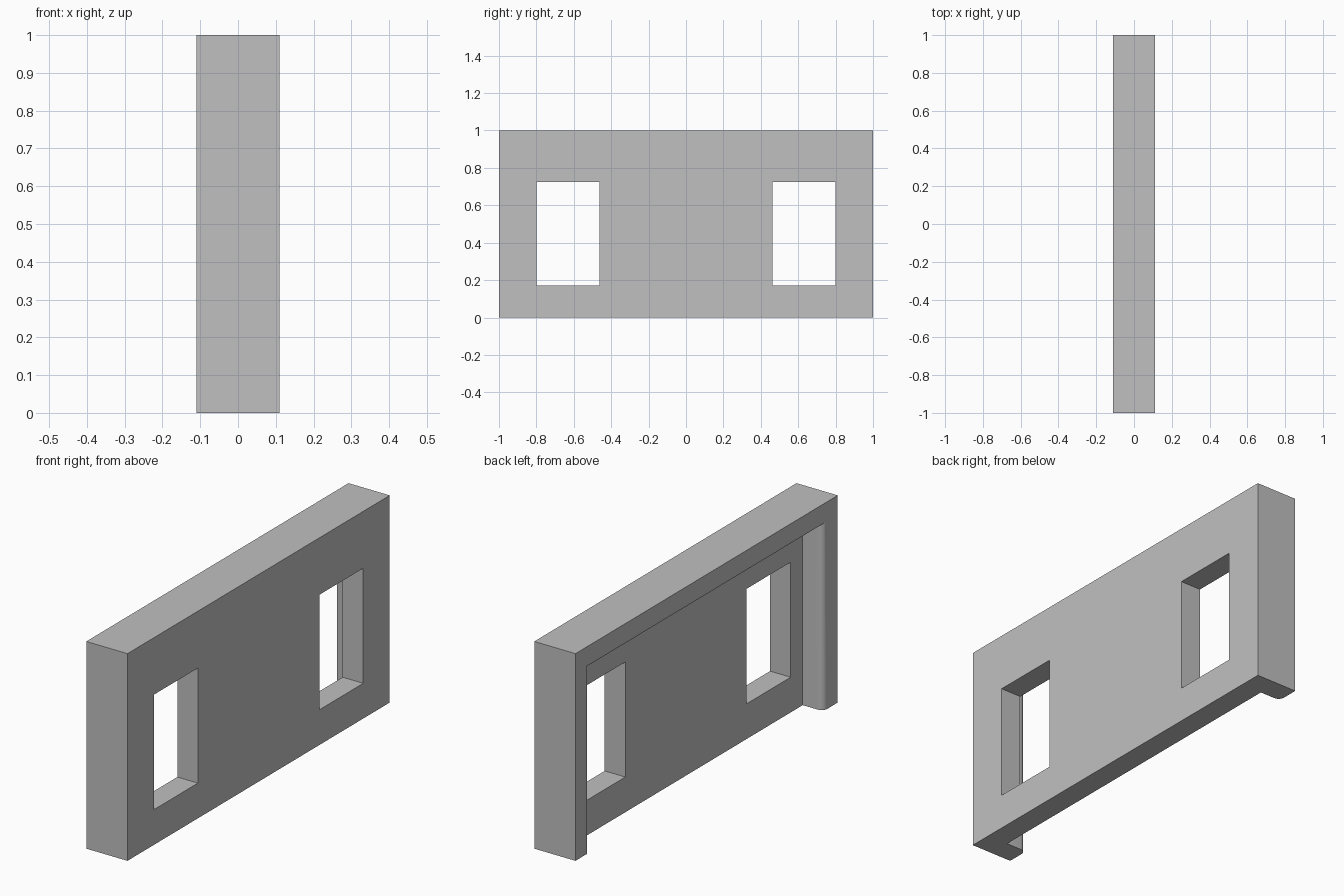
import bpy, bmesh, math

if "Cube" in bpy.data.objects:
    bpy.data.objects.remove(bpy.data.objects["Cube"])

HALF_X, HALF_Y, HEIGHT = 0.11, 1.0, 1.0
LIP, RADIUS, RECESS_X = 0.08, 0.03, 0.0

plaster = bpy.data.materials.new("light_grey")
plaster.diffuse_color = (0.53, 0.53, 0.53, 1)
plaster.use_nodes = True
plaster.node_tree.nodes["Principled BSDF"].inputs["Base Color"].default_value = plaster.diffuse_color


def add_object(name, bm):
    bmesh.ops.recalc_face_normals(bm, faces=bm.faces[:])
    mesh = bpy.data.meshes.new(name)
    bm.to_mesh(mesh)
    bm.free()
    mesh.materials.append(plaster)
    obj = bpy.data.objects.new(name, mesh)
    bpy.context.collection.objects.link(obj)
    return obj


# Rim profile as (x, inset from the outer edge), with a rounded inner lip
profile = [(HALF_X, 0), (-HALF_X, 0)]
for i in range(7):
    a = math.radians(15 * i)
    profile.append((-HALF_X + RADIUS * (1 - math.cos(a)),
                    LIP + RADIUS * math.sin(a)))
profile.append((RECESS_X, LIP + RADIUS))

# Wall panel: profile swept up one end, along the top and down the other end
bm = bmesh.new()
loops = []
for x, d in profile:
    y, z = HALF_Y - d, HEIGHT - d
    loops.append([bm.verts.new(p) for p in
                  ((x, -y, 0), (x, -y, z), (x, y, z), (x, y, 0))])
for a, b in zip(loops, loops[1:]):
    for k in range(3):
        bm.faces.new((a[k], a[k + 1], b[k + 1], b[k]))
bm.faces.new(loops[0])                                               # outer face
bm.faces.new(loops[-1])                                              # recessed face
bm.faces.new([l[0] for l in loops] + [l[3] for l in reversed(loops)])  # underside
wall = add_object("wall_panel", bm)

# Two window openings
bm = bmesh.new()
for side in (-1, 1):
    cube = bmesh.ops.create_cube(bm, size=1)["verts"]
    bmesh.ops.scale(bm, vec=(0.6, 0.335, 0.555), verts=cube)
    bmesh.ops.translate(bm, vec=(0, side * 0.6305, 0.4475), verts=cube)
cutter = add_object("window_cutter", bm)
cutter.hide_render = True

cut = wall.modifiers.new("windows", "BOOLEAN")
cut.operation, cut.solver, cut.object = "DIFFERENCE", "EXACT", cutter
bpy.context.view_layer.objects.active = wall
wall.select_set(True)
bpy.ops.object.modifier_apply(modifier=cut.name)
bpy.data.objects.remove(cutter)

# Smooth the rounded lip, keep the corners sharp
bpy.ops.object.shade_smooth_by_angle(angle=math.radians(30))
